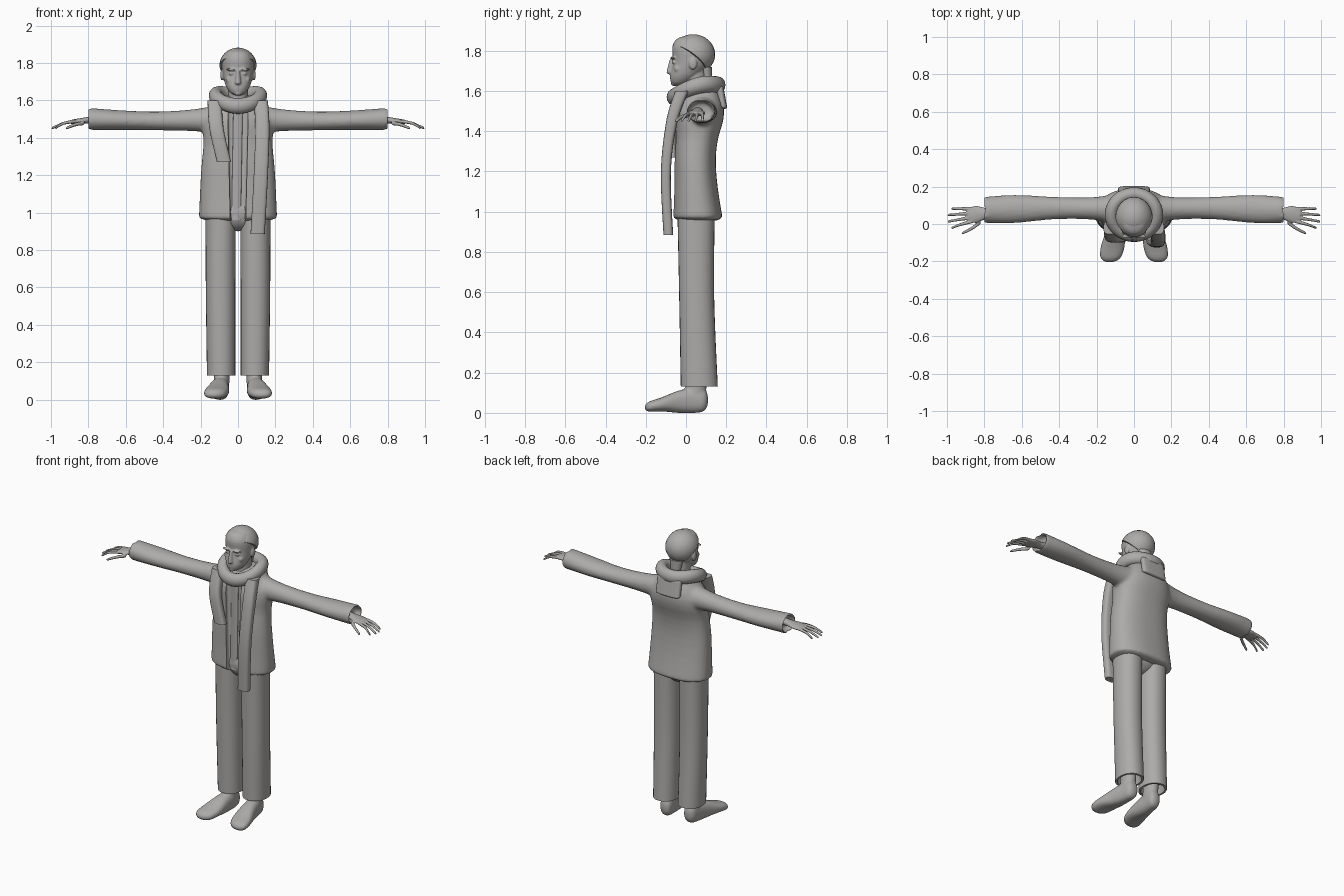
import bpy, bmesh, math
from mathutils import Vector, Matrix

cube = bpy.data.objects.get("Cube")
if cube:
    bpy.data.objects.remove(cube)

grey = bpy.data.materials.new("warm grey")
grey.use_nodes = True
colour = (0.42, 0.41, 0.4, 1)
grey.diffuse_color = colour
grey.node_tree.nodes["Principled BSDF"].inputs["Base Color"].default_value = colour

# The two directions that span a cross-section, for each lofting axis
RIGHT, BACK, UP = Vector((1, 0, 0)), Vector((0, 1, 0)), Vector((0, 0, 1))
SPANS = {"x": (BACK, UP), "y": (RIGHT, UP), "z": (RIGHT, BACK)}


def sample(keys, t):
    """Read a smooth curve through evenly spaced keys; a single value is constant."""
    if not isinstance(keys, list):
        return keys
    place = t * (len(keys) - 1)
    i = min(int(place), len(keys) - 2)
    f = place - i
    before, after = keys[max(i - 1, 0)], keys[min(i + 2, len(keys) - 1)]
    start, end = keys[i], keys[i + 1]
    slope_in, slope_out = (end - before) / 2, (after - start) / 2
    rise = end - start
    return start + f * (slope_in + f * (3 * rise - 2 * slope_in - slope_out
                                        + f * (slope_in + slope_out - 2 * rise)))


def skin(bm, loops, closed=False):
    """Join neighbouring loops of vertices with quads."""
    following = loops[1:] + (loops[:1] if closed else [])
    for lower, upper in zip(loops, following):
        for i in range(len(lower)):
            bm.faces.new((lower[i - 1], lower[i], upper[i], upper[i - 1]))
    if not closed:
        bm.faces.new(loops[0])
        bm.faces.new(loops[-1])


def loft(bm, axis, path, widths, depths, side=1, power=2, cap=0, hollow=0, sides=28, steps=24):
    """Loft superellipses along a path; cap rounds the ends, hollow sinks the far end."""
    u, v = SPANS[axis]
    path = [Vector(p) for p in path]
    stations = []
    for k in range(steps + 1):
        t = (1 - math.cos(math.pi * k / steps)) / 2
        near = min(t, 1 - t)
        scale = math.sqrt(1 - (1 - near / cap) ** 2) if near < cap else 1
        stations.append((t, max(scale, 0.1)))
    if hollow:
        stations += [(1, 0.85), (1 - hollow, 0.75)]
    loops = []
    for t, scale in stations:
        middle, a, b = sample(path, t), sample(widths, t) * scale, sample(depths, t) * scale
        loop = []
        for i in range(sides):
            c, s = math.cos(math.tau * i / sides), math.sin(math.tau * i / sides)
            point = middle + u * math.copysign(abs(c) ** (2 / power), c) * a
            point = point + v * math.copysign(abs(s) ** (2 / power), s) * b
            point.x *= side
            loop.append(bm.verts.new(point))
        loops.append(loop)
    skin(bm, loops)


def ball(bm, centre, size):
    matrix = Matrix.Translation(centre) @ Matrix.Diagonal((*size, 1))
    bmesh.ops.create_uvsphere(bm, u_segments=24, v_segments=16, radius=1, matrix=matrix)


def finish(name, bm, voxel=0, relax=4, cutter=None):
    """Turn the mesh into an object, optionally fused, relaxed and cut."""
    bmesh.ops.recalc_face_normals(bm, faces=bm.faces)
    mesh = bpy.data.meshes.new(name)
    bm.to_mesh(mesh)
    bm.free()
    ob = bpy.data.objects.new(name, mesh)
    bpy.context.collection.objects.link(ob)
    if voxel:
        fuse = ob.modifiers.new("fuse", "REMESH")
        fuse.mode, fuse.voxel_size = "VOXEL", voxel
        smooth = ob.modifiers.new("relax", "SMOOTH")
        smooth.factor, smooth.iterations = 0.5, relax
    if cutter:
        cut = ob.modifiers.new("cut", "BOOLEAN")
        cut.operation, cut.object, cut.solver = "DIFFERENCE", cutter, "EXACT"
    if ob.modifiers:
        graph = bpy.context.evaluated_depsgraph_get()
        baked = bpy.data.meshes.new_from_object(ob.evaluated_get(graph))
        ob.modifiers.clear()
        ob.data = baked
    if cutter:
        bpy.data.objects.remove(cutter)
    ob.data.materials.clear()
    ob.data.materials.append(grey)
    bpy.ops.object.select_all(action="DESELECT")
    ob.select_set(True)
    bpy.context.view_layer.objects.active = ob
    bpy.ops.object.shade_smooth_by_angle(angle=math.radians(50))
    return ob


# Jacket: body and sleeves fused, then opened down the front
bm = bmesh.new()
loft(bm, "z", [(0, -.1, .9), (0, -.1, 1.7)], [.04, .06], .07, power=8)
opening = finish("opening_cutter", bm)
opening.hide_render = True

bm = bmesh.new()
loft(bm, "z", [(0, .06, .95), (0, .045, 1.25), (0, .065, 1.45), (0, .08, 1.63)],
     [.21, .2, .185, .18, .08], [.125, .105, .105, .12, .07], power=2.4, cap=.04, sides=40)
for side in (1, -1):
    loft(bm, "x", [(.06, .08, 1.5), (.43, .085, 1.49), (.8, .075, 1.5)],
         [.09, .06, .06, .075, .07], [.09, .06, .05, .053, .06], side, hollow=.08)
finish("jacket", bm, voxel=.01, cutter=opening)

# Raised placket on the inner shirt
bm = bmesh.new()
loft(bm, "z", [(-.01, -.03, .96), (0, -.03, 1.54)], .025, .008)
finish("shirt_placket", bm)

# Trousers with hollow hems
bm = bmesh.new()
ball(bm, (0, .05, 1), (.14, .09, .1))
for side in (1, -1):
    loft(bm, "z", [(.093, .05, 1.02), (.093, .053, .58), (.09, .066, .13)],
         [.081, .079, .076], [.093, .087, .092], side, power=2.2, hollow=.1)
finish("trousers", bm)

for side, label in ((1, "left"), (-1, "right")):
    # Shoe with its ankle
    bm = bmesh.new()
    loft(bm, "y", [(.085, .11, .065), (.1, -.04, .055), (.13, -.205, .027)],
         [.038, .042, .052, .064, .05], [.055, .062, .055, .033, .025], side, power=2.4, cap=.15)
    loft(bm, "z", [(.087, .045, .08), (.087, .055, .2)], .041, .053, side)
    finish(label + "_shoe", bm, voxel=.007)

    # Hand: palm, fanned fingers and a thumb
    bm = bmesh.new()
    loft(bm, "x", [(.74, .06, 1.5), (.89, .048, 1.485)], [.028, .028, .045, .036], [.022, .012], side)
    for finger in range(4):
        spread = finger - 1.5
        root, tip = .048 - spread * .022, .03 - spread * .035
        loft(bm, "x", [(.86, root, 1.489), (.93, (root + tip) / 2, 1.478), (1 - .01 * spread ** 2, tip, 1.45)],
             [.01, .007], [.01, .007], side, cap=.1, sides=12)
    loft(bm, "x", [(.82, .01, 1.48), (.87, -.025, 1.47), (.92, -.05, 1.45)],
         [.012, .008], [.012, .008], side, cap=.1, sides=12)
    finish(label + "_hand", bm, voxel=.0045, relax=2)

# Head: skull, neck and features fused together
bm = bmesh.new()
loft(bm, "z", [(0, -.04, 1.625), (0, .03, 1.75), (0, .025, 1.875)],
     [.03, .066, .083, .083, .05], [.03, .074, .095, .1, .06], power=2.2, cap=.12)
loft(bm, "z", [(0, .05, 1.52), (0, .045, 1.72)], .053, .055)
loft(bm, "z", [(0, -.08, 1.684), (0, -.068, 1.765)], [.018, .008], [.02, .012], cap=.2, sides=16)
for lip in (1.655, 1.667):
    ball(bm, (0, -.066, lip), (.022, .012, .006))
ball(bm, (0, -.06, 1.637), (.02, .016, .012))
for side in (1, -1):
    brow, eye, cheek, ear = [Vector((side * x, y, z)) for x, y, z in
                             ((.036, -.066, 1.765), (.034, -.058, 1.743), (.046, -.04, 1.71), (.085, .035, 1.735))]
    ball(bm, brow, (.03, .012, .007))
    ball(bm, eye, (.016, .012, .007))
    ball(bm, cheek, (.02, .02, .02))
    ball(bm, ear, (.01, .02, .03))
finish("head", bm, voxel=.005, relax=3)

# Hair: cap trimmed to a parted hairline, gathered at the nape
bm = bmesh.new()
ball(bm, (0, .035, 1.782), (.1, .11, .1))
for side in (1, -1):
    cut = bmesh.ops.bisect_plane(bm, geom=bm.verts[:] + bm.edges[:] + bm.faces[:], clear_outer=True,
                                 plane_co=(0, -.075, 1.825), plane_no=(side * .45, -.75, -1))
    rim = [e for e in cut["geom_cut"] if isinstance(e, bmesh.types.BMEdge)]
    bmesh.ops.edgeloop_fill(bm, edges=rim)
loft(bm, "z", [(0, .11, 1.62), (0, .1, 1.72)], [.027, .045], [.02, .03])
finish("hair", bm)

# Scarf collar: a thick ring that dips at the throat
bm = bmesh.new()
count, sides = 48, 16
hoops = []
for i in range(count):
    out = Vector((math.cos(math.tau * i / count), math.sin(math.tau * i / count), 0))
    middle = Vector((.12 * out.x, .05 + .11 * out.y, 1.6 + .03 * out.y + .025 * out.x ** 2))
    turns = [math.tau * k / sides for k in range(sides)]
    hoops.append([bm.verts.new(middle + out * .036 * math.cos(a) + UP * .042 * math.sin(a)) for a in turns])
skin(bm, hoops, closed=True)
finish("scarf_collar", bm)

# Scarf ends hanging in front, and the folded flap behind
hanging = {"left": [(.105, -.088, .885), (.122, -.1, 1.2), (.13, -.07, 1.45), (.122, -.02, 1.6)],
           "right": [(-.075, -.074, 1.27), (-.115, -.07, 1.45), (-.125, -.02, 1.6)]}
for label, path in hanging.items():
    bm = bmesh.new()
    loft(bm, "z", path, .038, [.024, .026, .034], power=3.2)
    finish("scarf_" + label + "_end", bm)

bm = bmesh.new()
loft(bm, "z", [(0, .186, 1.51), (0, .165, 1.63)], .085, .02, power=3.5, cap=.15)
finish("scarf_back_flap", bm)
